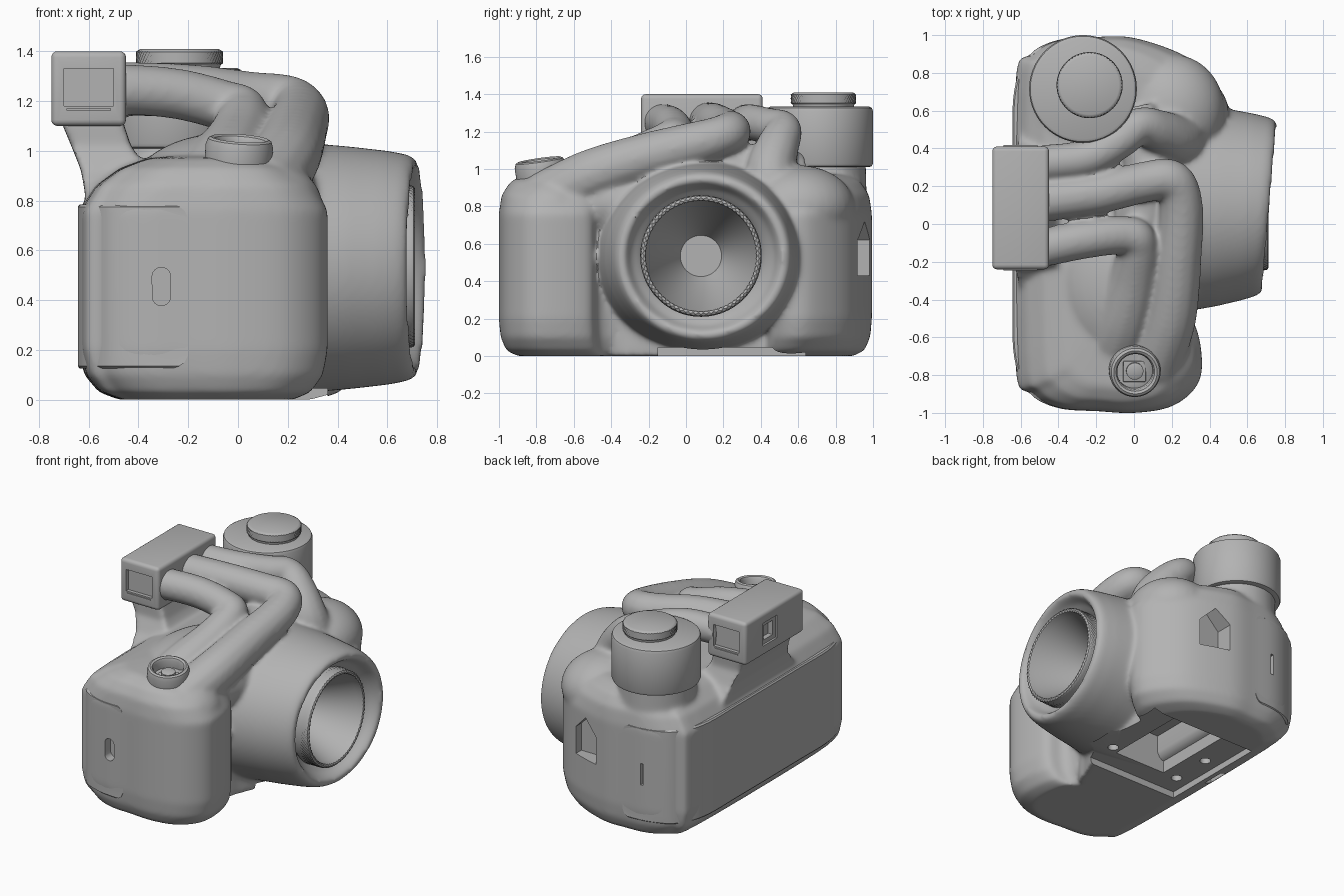
import bpy, bmesh
from math import sin, cos, pi, radians
from mathutils import Vector, Matrix

if "Cube" in bpy.data.objects:
    bpy.data.objects.remove(bpy.data.objects["Cube"])

grey = bpy.data.materials.new("plain grey")
grey.use_nodes = True
grey.diffuse_color = (0.45, 0.45, 0.45, 1)
grey.node_tree.nodes["Principled BSDF"].inputs["Base Color"].default_value = grey.diffuse_color


def add(name, data):
    ob = bpy.data.objects.new(name, data)
    bpy.context.collection.objects.link(ob)
    if not data.materials:
        data.materials.append(grey)
    return ob


def select(obs):
    bpy.ops.object.select_all(action='DESELECT')
    for ob in obs:
        ob.select_set(True)
    bpy.context.view_layer.objects.active = obs[0]


def finish(ob, smooth=True):
    """Apply modifiers and shade."""
    select([ob])
    bpy.ops.object.convert(target='MESH')
    if smooth:
        bpy.ops.object.shade_smooth_by_angle(angle=radians(35))
    return ob


def join(name, obs):
    select(obs)
    bpy.ops.object.join()
    obs[0].name = name
    return obs[0]


def loft(name, rings):
    """Closed skin through rings of equal length, capped at both ends."""
    bm = bmesh.new()
    loops = [[bm.verts.new(p) for p in ring] for ring in rings]
    n = len(loops[0])
    for a, b in zip(loops, loops[1:]):
        for i in range(n):
            j = (i + 1) % n
            bm.faces.new((a[i], a[j], b[j], b[i]))
    bm.faces.new(loops[0])
    bm.faces.new(loops[-1])
    bmesh.ops.recalc_face_normals(bm, faces=bm.faces)
    me = bpy.data.meshes.new(name)
    bm.to_mesh(me)
    bm.free()
    return add(name, me)


def lathe(name, profile, place, seg=64, knurl=0.0, rows=()):
    """Turn (radius, height) pairs about local z; listed rows get a diamond knurl."""
    rings = []
    for k, (r, h) in enumerate(profile):
        ring = []
        for i in range(seg):
            rr = r - (knurl if k in rows and (i + k) % 2 else 0)
            ring.append(place @ Vector((rr * cos(2 * pi * i / seg), rr * sin(2 * pi * i / seg), h)))
        rings.append(ring)
    return loft(name, rings)


def spline(pts, closed=False, steps=8):
    """Catmull-Rom points through pts."""
    p = [Vector(q) for q in pts]
    p = [p[-1]] + p + p[:2] if closed else [p[0]] + p + [p[-1]]
    out = []
    for a, b, c, d in zip(p, p[1:], p[2:], p[3:]):
        for s in range(steps):
            t = s / steps
            out.append(0.5 * (2 * b + (c - a) * t + (2 * a - 5 * b + 4 * c - d) * t * t
                              + (3 * b - a - 3 * c + d) * t ** 3))
    return out if closed else out + [p[-1]]


def tube(name, pts, radius, grow=1.0):
    """Round tube whose second half swells by the factor grow."""
    path = spline(pts)
    cu = bpy.data.curves.new(name, 'CURVE')
    cu.dimensions = '3D'
    cu.bevel_depth, cu.bevel_resolution, cu.use_fill_caps = radius, 5, True
    sp = cu.splines.new('POLY')
    sp.points.add(len(path) - 1)
    for i, (q, v) in enumerate(zip(sp.points, path)):
        q.co = (*v, 1)
        q.radius = 1 + (grow - 1) * max(0, 2 * i / len(path) - 1)
    return finish(add(name, cu), False)


def box(name, lo, hi, bevel=0.0):
    rect = [(lo[0], lo[1]), (hi[0], lo[1]), (hi[0], hi[1]), (lo[0], hi[1])]
    ob = loft(name, [[(x, y, z) for x, y in rect] for z in (lo[2], hi[2])])
    if bevel:
        m = ob.modifiers.new("round", 'BEVEL')
        m.width, m.segments = bevel, 4
        finish(ob)
    return ob


def ellipsoid(name, centre, size):
    bm = bmesh.new()
    bmesh.ops.create_uvsphere(bm, u_segments=32, v_segments=20, radius=1,
                              matrix=Matrix.Translation(centre) @ Matrix.Diagonal((*size, 1)))
    me = bpy.data.meshes.new(name)
    bm.to_mesh(me)
    bm.free()
    return add(name, me)


def cut(ob, cutters):
    for c in cutters:
        m = ob.modifiers.new("cut", 'BOOLEAN')
        m.operation, m.solver, m.object = 'DIFFERENCE', 'MANIFOLD', c
        c.hide_render = True
        c.hide_set(True)


# Body shell: plan outline with two grips, rounded below and at the shoulders
plan = spline([(-.63, -.7), (-.55, -.895), (-.4, -.975), (-.2, -.99), (0, -1), (.2, -.965), (.33, -.86),
               (.36, -.72), (.315, -.52), (.18, -.42), (.15, 0), (.2, .38), (.42, .47), (.5, .6), (.43, .75),
               (.27, .89), (0, .985), (-.2, .99), (-.4, .975), (-.55, .895), (-.63, .7)], closed=True, steps=5)
layers = [(0, .7, .9), (.03, .85, .96), (.1, .96, .99), (.2, 1, 1), (.76, 1, 1), (.86, .88, .985),
          (.93, .7, .94), (.97, .5, .87), (.98, .3, .7)]
organic = [loft("shell", [[(-.1 + (p.x + .1) * sx, p.y * sy, z) for p in plan] for z, sx, sy in layers])]
belly = spline([(-.45, -.42), (.08, -.42), (.2, -.25), (.28, 0), (.3, .25), (.28, .5), (.2, .7), (-.45, .7)])
organic.append(loft("belly", [[(p.x, p.y, z) for p in belly] for z in (0, .3)]))
organic.append(ellipsoid("grip_shoulder", (.05, -.72, .78), (.29, .25, .2)))
organic.append(ellipsoid("far_shoulder", (.2, .6, .8), (.28, .3, .22)))
organic.append(ellipsoid("saddle", (-.06, -.3, .82), (.38, .48, .25)))

# Lens barrel with a slightly slanted, hollow front rim
barrel = lathe("barrel", [(.52, -.1), (.525, .12), (.502, .28), (.487, .45), (.47, .6), (.455, .68), (.435, .715),
                          (.405, .72), (.385, .69), (.365, .65), (.34, .63), (.31, .6), (.12, .2)],
               Matrix.Translation((0, .09, .53)) @ Matrix.Rotation(pi / 2, 4, 'Y'), 96)
for v in barrel.data.vertices:
    front = min(1, max(0, v.co.x * 3 - 1))
    v.co.x += .09 * (v.co.y - .09) * front
    v.co.y = .09 + (v.co.y - .09) * (1.1 - .06 * front)
organic.append(barrel)

# Pillar under the viewfinder
pillar = [(.6, -.58, -.1, -.4, .52), (.8, -.61, -.2, -.36, .48), (.92, -.63, -.36, -.25, .4),
          (1.02, -.67, -.43, -.2, .36), (1.14, -.72, -.47, -.2, .37)]
organic.append(loft("pillar", [[(a, c, z), (b, c, z), (b, d, z), (a, d, z)] for z, a, b, c, d in pillar]))

# Three finger-like tubes and the dial stem
organic.append(tube("outer_tube", [(-.5, .12, 1.25), (-.2, .16, 1.24), (.05, .22, 1.21), (.2, .23, 1.195),
                                   (.25, .1, 1.15), (.23, -.2, 1.07), (.19, -.5, .97), (.1, -.75, .84)], .11, 1.4))
organic.append(tube("inner_tube", [(-.5, -.13, 1.25), (-.25, -.08, 1.23), (-.05, -.06, 1.18), (.02, -.1, 1.15),
                                   (0, -.28, 1.04), (-.06, -.5, .92), (-.12, -.65, .8)], .103, 1.9))
organic.append(tube("rear_tube", [(-.5, .32, 1.25), (-.25, .35, 1.25), (-.08, .44, 1.23), (.03, .52, 1.21),
                                  (.13, .49, 1.12), (.22, .45, .98), (.26, .48, .8)], .098, 1.6))
organic.append(tube("bridge", [(.1, -.3, .9), (.05, 0, 1.0), (.08, .3, 1.0), (0, .6, .95)], .14))
organic.append(lathe("dial_stem", [(.26, .7), (.25, 1.08)], Matrix.Translation((-.27, .71, 0))))

body = join("body", organic)
m = body.modifiers.new("blend", 'REMESH')
m.mode, m.voxel_size = 'VOXEL', .0135
m = body.modifiers.new("soften", 'SMOOTH')
m.factor, m.iterations = .5, 16
finish(body)

# Openings: base compartment, strap hole, card slots
openings = [box("base_cutter", (-.46, -.15, -.1), (.36, .64, .045)),
            box("pocket_cutter", (-.25, 0, -.08), (.15, .6, .3)),
            box("slit_cutter", (-.55, .12, -.1), (-.5, .28, .06))]
for x, y in ((-.36, 0), (-.36, .29), (.21, .04)):
    openings.append(lathe("screw_cutter", [(.035, -.09), (.035, .12)], Matrix.Translation((x, y, 0)), 24))
house = [(.01, .43), (.21, .43), (.21, .62), (.11, .72), (.01, .62)]
openings.append(loft("strap_cutter", [[(x, y, z) for x, z in house] for y in (.86, 1.2)]))
capsule = [(-.308 + .037 * cos(a * pi / 12), .455 + .037 * sin(a * pi / 12) + (.04 if a <= 12 else -.04))
           for a in range(24)]
slots = [loft("slot_cutter", [[(x, y, z) for x, z in capsule] for y in (-1.2, -.92)]),
         box("line_cutter", (-.355, .94, .38), (-.335, 1.2, .53))]
cut(body, openings + slots)
finish(body)

# Wrap-around back panel with rounded ends
rings = []
for z, lim, inset in ((.125, -.27, .012), (.135, -.235, 0), (.15, -.215, 0), (.18, -.2, 0),
                      (.73, -.2, 0), (.76, -.215, 0), (.775, -.235, 0), (.785, -.27, .012)):
    half = [(lim, -.99), (-.4, -.972), (-.55, -.897), (-.635, -.7), (-.642, -.3)]
    pts = spline(half + [(x, -y) for x, y in reversed(half)])
    rings.append([(p.x * (1 - inset), p.y * (1 - inset), z) for p in pts])
panel = loft("back_panel", rings)
cut(panel, slots)
finish(panel)

# Viewfinder with side windows and a framed eyepiece
finder = box("viewfinder", (-.75, -.24, 1.1), (-.45, .41, 1.4), .025)
windows = [box("window_cutter", (-.7, y, 1.18), (-.5, y + .2, 1.33)) for y in (-.415, .385)]
cut(finder, windows + [box("eye_cutter", (-.9, .06, 1.17), (-.735, .22, 1.33)),
                       box("eyepiece_cutter", (-.9, .09, 1.2), (-.7, .19, 1.3))])
finish(finder)
for y in (-.243, .413):
    box("window_sill", (-.69, y - .004, 1.163), (-.51, y + .004, 1.17))

# Dial and knurled knob
dial = Matrix.Translation((-.27, .715, 0))
finish(lathe("dial", [(.26, 1.01), (.278, 1.015), (.285, 1.03), (.285, 1.31), (.279, 1.326), (.265, 1.333)], dial, 96))
knob = Matrix.Translation((-.235, .735, 0))
finish(lathe("dial_knob", [(.16, 1.32), (.165, 1.345), (.175, 1.352), (.175, 1.364), (.175, 1.376), (.175, 1.388),
                           (.175, 1.398), (.165, 1.405), (.155, 1.41)], knob, 120, .006, range(2, 7)))

# Shutter button: hollow collar with a small key inside
tilt = Matrix.Translation((0, -.77, .94)) @ Matrix.Rotation(radians(4), 4, 'Y') @ Matrix.Rotation(radians(8), 4, 'X')
finish(lathe("shutter_collar", [(.13, -.08), (.135, .01), (.136, .08), (.128, .105), (.115, .112), (.102, .105),
                                (.095, .09), (.095, .035)], tilt))
key = box("shutter_key", (-.06, -.06, .02), (.06, .05, .05), .005)
key.matrix_world = tilt
finish(lathe("shutter_pin", [(.045, .04), (.045, .07), (.035, .075)], tilt, 32))

# Lens: knurled ring running into a deep funnel
axis = Matrix.Translation((0, .08, .535)) @ Matrix.Rotation(pi / 2, 4, 'Y')
finish(lathe("lens_ring", [(.13, .27), (.325, .6), (.325, .65), (.325, .662), (.325, .674), (.325, .686), (.325, .698),
                           (.322, .706), (.312, .712), (.302, .708), (.295, .7), (.29, .66), (.11, .3)],
             axis, 140, .007, range(2, 10)))
